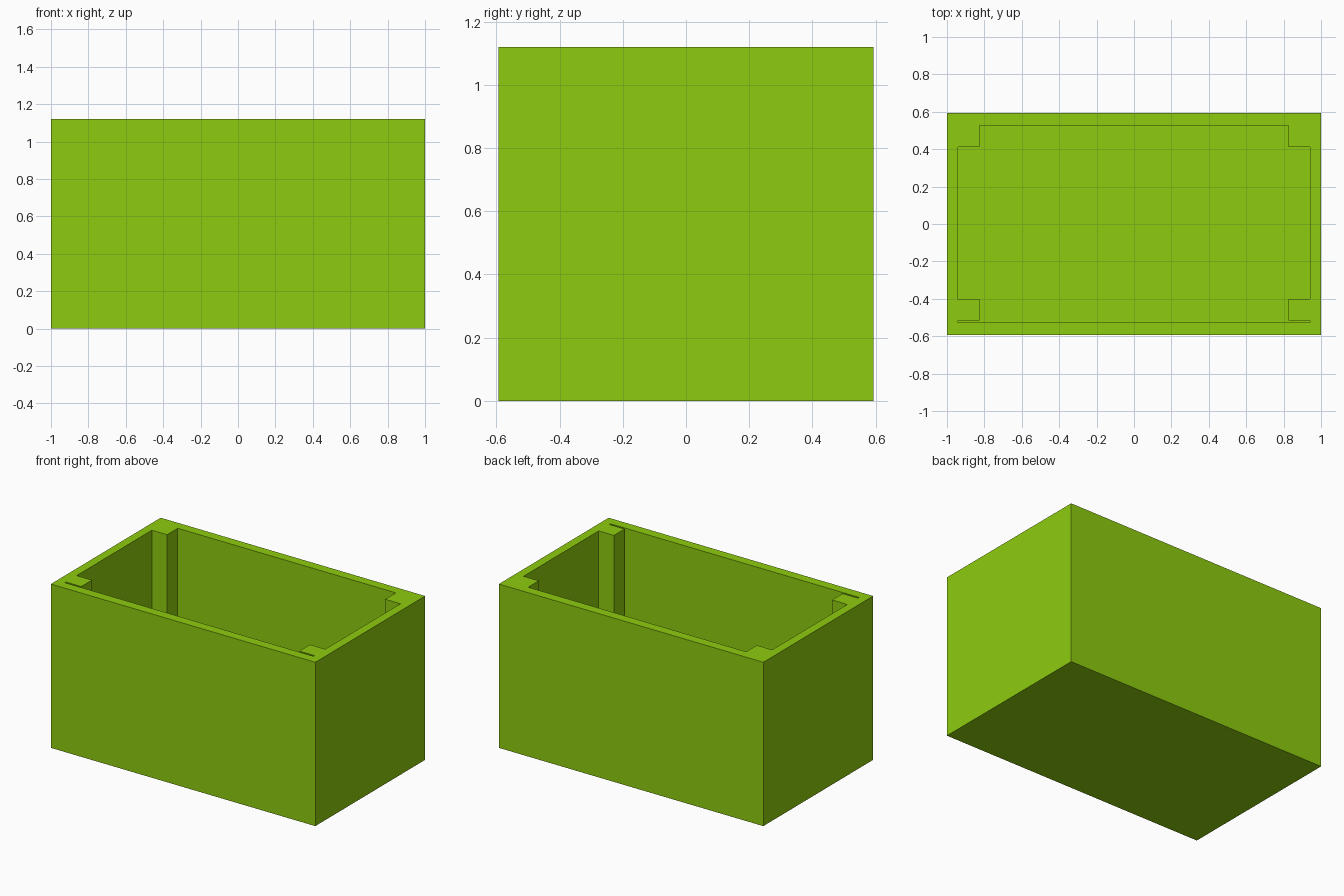
import bpy
import bmesh
from mathutils import Matrix, Vector

cube = bpy.data.objects.get("Cube")
if cube:
    bpy.data.objects.remove(cube, do_unlink=True)

# Outer half sizes, cavity half sizes and heights
OUT_X, OUT_Y, HEIGHT = 1.0, 0.593, 1.12
IN_X, IN_Y, FLOOR = 0.94, 0.527, 0.06
POST = 0.115          # side of each corner post
SLOT = 0.012          # gap between the front wall and the front posts

green = bpy.data.materials.new("lime green")
green.use_nodes = True
colour = (0.27, 0.60, 0.0045, 1.0)
green.diffuse_color = colour
green.node_tree.nodes["Principled BSDF"].inputs["Base Color"].default_value = colour


def box_mesh(low, high):
    """Return a bmesh box spanning two corners."""
    low, high = Vector(low), Vector(high)
    bm = bmesh.new()
    bmesh.ops.create_cube(bm, size=1)
    move = Matrix.Translation((low + high) / 2)
    bm.transform(move @ Matrix.Diagonal((*(high - low), 1)))
    return bm


def add_object(name, bm):
    mesh = bpy.data.meshes.new(name)
    bm.to_mesh(mesh)
    bm.free()
    mesh.materials.append(green)
    obj = bpy.data.objects.new(name, mesh)
    bpy.context.scene.collection.objects.link(obj)
    return obj


# Open box: inset the top into a rim, then push the inside down to the floor
bm = box_mesh((-OUT_X, -OUT_Y, 0), (OUT_X, OUT_Y, HEIGHT))
bm.normal_update()
top = max(bm.faces, key=lambda f: f.calc_center_median().z)
bmesh.ops.inset_individual(bm, faces=[top], thickness=0.05)
for v in top.verts:
    v.co.x = IN_X if v.co.x > 0 else -IN_X
    v.co.y = IN_Y if v.co.y > 0 else -IN_Y
inner = bmesh.ops.extrude_discrete_faces(bm, faces=[top])["faces"][0]
for v in inner.verts:
    v.co.z = FLOOR
bmesh.ops.recalc_face_normals(bm, faces=bm.faces)
add_object("box_shell", bm)

# Corner posts: the back pair meets the wall, the front pair leaves a slot
for side, x in (("left", IN_X - POST), ("right", -IN_X)):
    for end, y in (("back", IN_Y - POST), ("front", -IN_Y + SLOT)):
        bm = box_mesh((x, y, FLOOR), (x + POST, y + POST, HEIGHT))
        add_object(f"{end}_{side}_post", bm)
